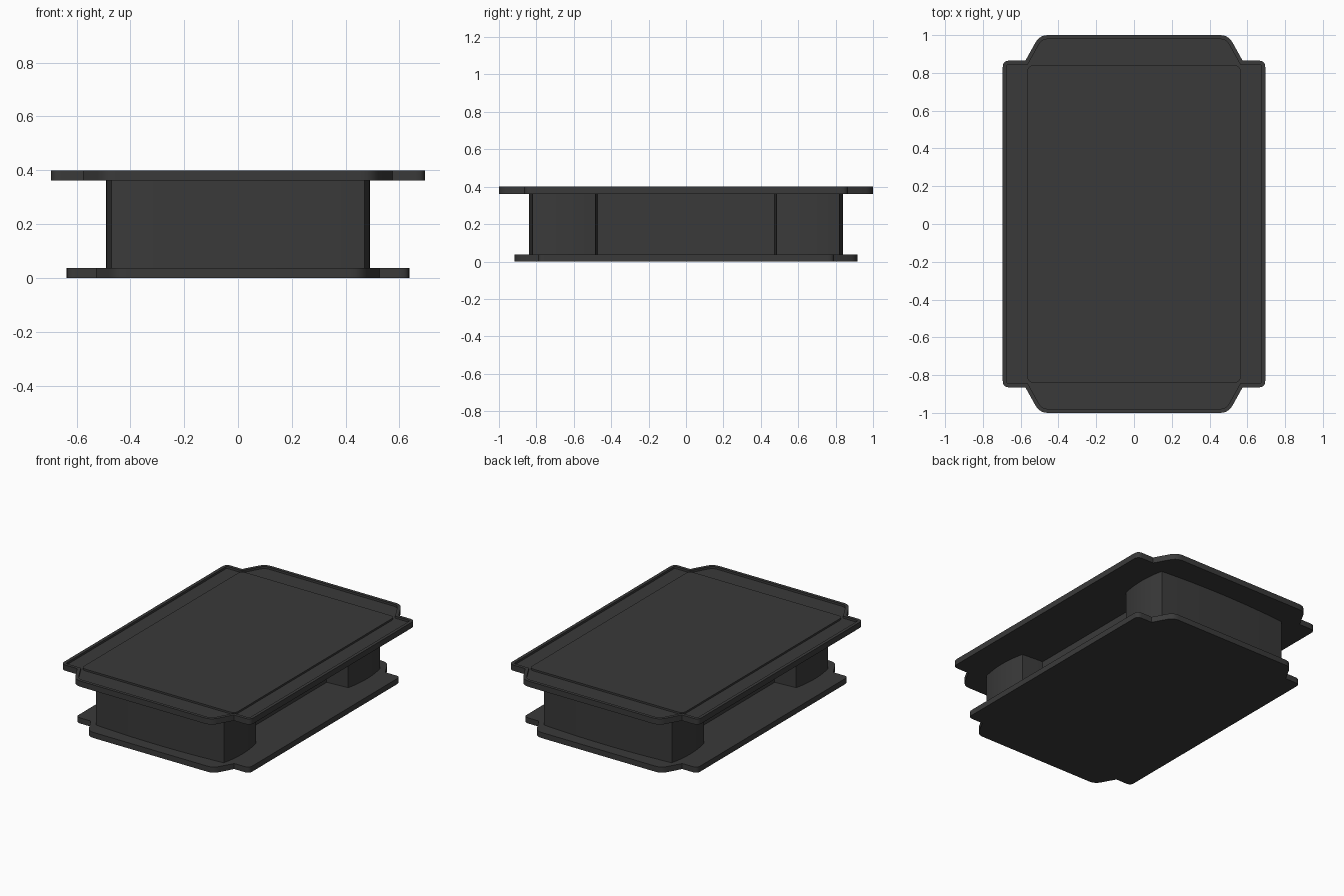
import bpy, bmesh, math
from mathutils import Vector

if "Cube" in bpy.data.objects:
    bpy.data.objects.remove(bpy.data.objects["Cube"])

mat = bpy.data.materials.new("dark_stain")
mat.diffuse_color = (0.042, 0.042, 0.042, 1)
mat.use_nodes = True
mat.node_tree.nodes["Principled BSDF"].inputs["Base Color"].default_value = mat.diffuse_color


def rounded(points, steps=5):
    """Round each (x, y, radius) corner with a small curve."""
    out, n = [], len(points)
    for i, (x, y, r) in enumerate(points):
        p = Vector((x, y))
        if r == 0:
            out.append(p)
            continue
        a = p + (Vector(points[i - 1][:2]) - p).normalized() * r
        b = p + (Vector(points[(i + 1) % n][:2]) - p).normalized() * r
        for k in range(steps + 1):
            t = k / steps
            out.append(a * (1 - t) ** 2 + p * 2 * t * (1 - t) + b * t * t)
    return out


def rect(hx, hy, r=0.0):
    return rounded([(hx, -hy, r), (hx, hy, r), (-hx, hy, r), (-hx, -hy, r)])


def loop(bm, outline, z):
    """Closed ring of edges at height z."""
    vs = [bm.verts.new((p.x, p.y, z)) for p in outline]
    return [bm.edges.new((vs[i - 1], vs[i])) for i in range(len(vs))]


def raise_face(bm, face, dz):
    """Extrude one face straight up or down and return the moved face."""
    new = bmesh.ops.extrude_discrete_faces(bm, faces=[face])["faces"][0]
    return new


def finish(name, bm, smooth):
    bmesh.ops.recalc_face_normals(bm, faces=bm.faces[:])
    me = bpy.data.meshes.new(name)
    bm.to_mesh(me)
    bm.free()
    me.materials.append(mat)
    ob = bpy.data.objects.new(name, me)
    bpy.context.collection.objects.link(ob)
    if smooth:
        bpy.ops.object.select_all(action="DESELECT")
        ob.select_set(True)
        bpy.context.view_layer.objects.active = ob
        bpy.ops.object.shade_smooth_by_angle(angle=math.radians(30))
    return ob


def prism(name, outline, z0, z1, smooth=True):
    """Extrude a flat outline between two heights."""
    bm = bmesh.new()
    low, high = ([bm.verts.new((p.x, p.y, z)) for p in outline] for z in (z0, z1))
    bm.faces.new(low)
    bm.faces.new(high)
    for i in range(len(outline)):
        bm.faces.new((low[i - 1], low[i], high[i], high[i - 1]))
    return finish(name, bm, smooth)


def tray_top(name, outline, panel, z0, z1, rim, floor_z, panel_z):
    """Slab with a raised rim, a sunken channel and a raised middle panel."""
    bm = bmesh.new()
    n = len(outline)
    # inset the outline for the inner edge of the rim
    inner = []
    for i, p in enumerate(outline):
        d0 = (p - outline[i - 1]).normalized()
        d1 = (outline[(i + 1) % n] - p).normalized()
        n0, n1 = Vector((-d0.y, d0.x)), Vector((-d1.y, d1.x))
        m = (n0 + n1).normalized()
        inner.append(p + m * rim / max(m.dot(n0), 0.3))

    def ring(pts, z):
        return [bm.verts.new((p.x, p.y, z)) for p in pts]

    def skin(a, b):
        for i in range(len(a)):
            bm.faces.new((a[i - 1], a[i], b[i], b[i - 1]))

    rings = [ring(outline, z0), ring(outline, z1), ring(inner, z1), ring(inner, floor_z)]
    for a, b in zip(rings, rings[1:]):
        skin(a, b)
    bm.faces.new(rings[0])
    p_low, p_high = ring(panel, floor_z), ring(panel, panel_z)
    skin(p_low, p_high)
    bm.faces.new(p_high)
    # channel floor between rim and panel
    edges = [bm.edges.get((r[i - 1], r[i])) for r in (rings[3], p_low) for i in range(len(r))]
    bmesh.ops.triangle_fill(bm, edges=edges, use_beauty=True, normal=(0, 0, 1))
    return finish(name, bm, True)


def slab_outline(s):
    """Rectangle with tapered tabs on both ends."""
    q = [(0.695, 0.865, 0.035), (0.575, 0.865, 0), (0.5, 1.0, 0.045)]
    pts = q + [(-x, y, r) for x, y, r in reversed(q)]
    pts += [(-x, -y, r) for x, y, r in pts]
    return rounded([(x * s, y * s, r * s) for x, y, r in pts])


def bowed_outline(hx, hy, bulge, cy, steps=12):
    """Rectangle whose four sides swell outward."""
    c = [Vector(p) for p in ((hx, -hy), (hx, hy), (-hx, hy), (-hx, -hy))]
    out = []
    for i in range(4):
        a, b = c[i], c[(i + 1) % 4]
        d = (b - a).normalized()
        nrm = Vector((d.y, -d.x))
        for k in range(steps):
            t = k / steps
            out.append(a.lerp(b, t) + nrm * bulge * 4 * t * (1 - t) + Vector((0, cy)))
    return out


# Table top: rim, channel and middle panel
tray_top("table_top", slab_outline(1.0), rect(0.565, 0.84, 0.035),
         0.362, 0.40, rim=0.021, floor_z=0.386, panel_z=0.398)

# Base plate, a smaller copy of the top outline
prism("base_plate", slab_outline(0.916), 0.0, 0.037)

# Bowed pedestals at both ends, joined by a narrower core
for name, side in (("front_pedestal", -1), ("back_pedestal", 1)):
    prism(name, bowed_outline(0.47, 0.168, 0.02, side * 0.652), 0.0, 0.362)
prism("centre_core", rect(0.32, 0.475), 0.0, 0.362, smooth=False)
